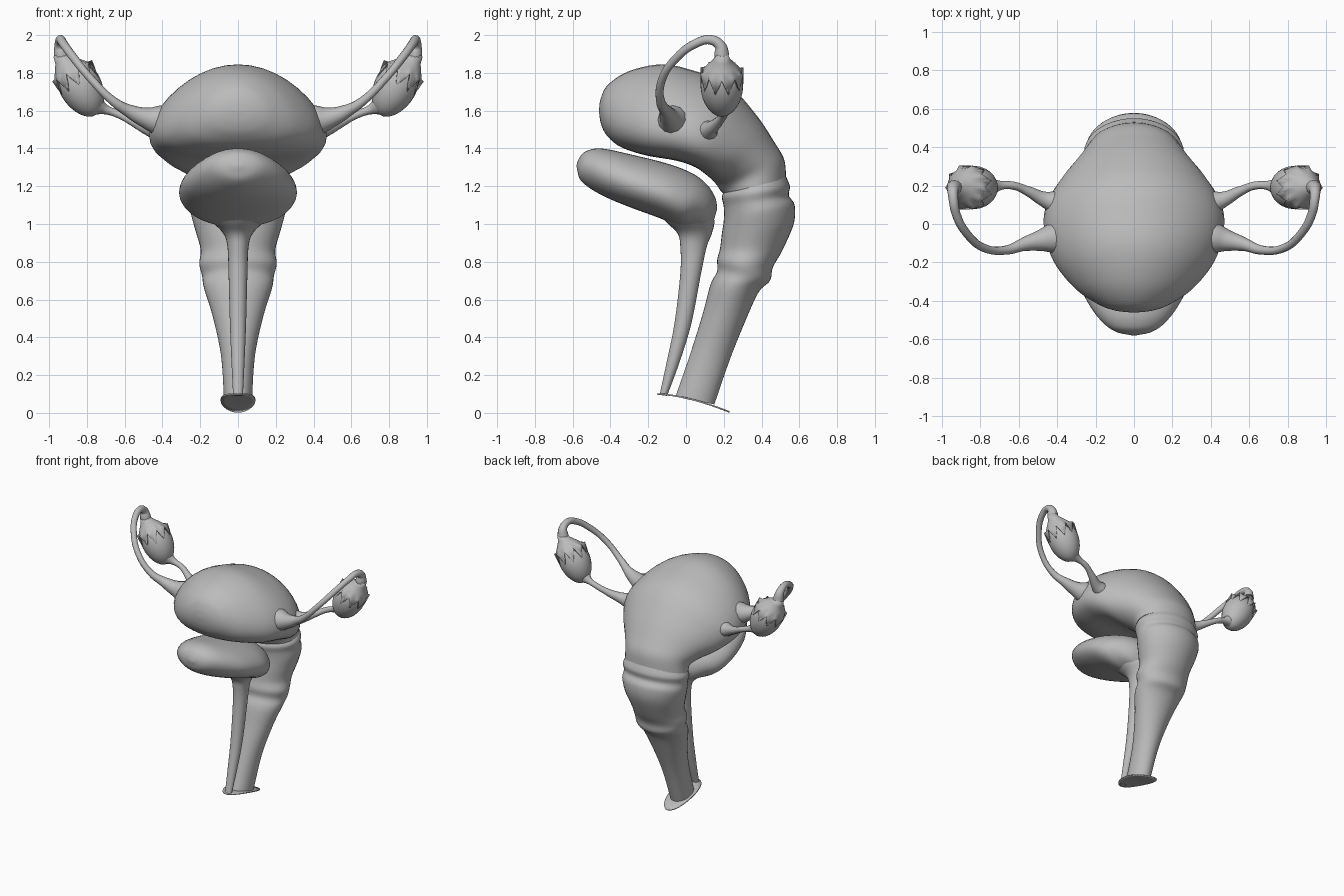
import bpy, bmesh, math
from mathutils import Vector

if "Cube" in bpy.data.objects:
    bpy.data.objects.remove(bpy.data.objects["Cube"], do_unlink=True)

grey = bpy.data.materials.new("soft grey")
grey.use_nodes = True
grey.diffuse_color = (0.5, 0.5, 0.5, 1)
grey.node_tree.nodes["Principled BSDF"].inputs["Base Color"].default_value = (0.5, 0.5, 0.5, 1)


def finish(ob, angle=50):
    """Assign the material and smooth the shading."""
    ob.data.materials.append(grey)
    bpy.ops.object.select_all(action="DESELECT")
    ob.select_set(True)
    bpy.context.view_layer.objects.active = ob
    if ob.type == "CURVE":
        bpy.ops.object.convert(target="MESH")
    bpy.ops.object.shade_smooth_by_angle(angle=math.radians(angle))


def skin(name, rings, cap_start=True, cap_end=True):
    """Bridge equal rings of points into one mesh."""
    bm = bmesh.new()
    loops = [[bm.verts.new(p) for p in ring] for ring in rings]
    n = len(loops[0])
    for a, b in zip(loops, loops[1:]):
        for i in range(n):
            j = (i + 1) % n
            bm.faces.new((a[i], a[j], b[j], b[i]))
    if cap_start:
        bm.faces.new(loops[0])
    if cap_end:
        bm.faces.new(loops[-1])
    bmesh.ops.recalc_face_normals(bm, faces=bm.faces)
    mesh = bpy.data.meshes.new(name)
    bm.to_mesh(mesh)
    bm.free()
    ob = bpy.data.objects.new(name, mesh)
    bpy.context.collection.objects.link(ob)
    return ob


def smooth_rows(rows, steps=5):
    """Catmull-Rom interpolation between rows of numbers."""
    out = []
    last = len(rows) - 1
    for i in range(last):
        p0, p1, p2, p3 = (rows[min(max(k, 0), last)] for k in range(i - 1, i + 3))
        for s in range(steps):
            t = s / steps
            out.append([b + 0.5 * t * (c - a + t * (2 * a - 5 * b + 4 * c - d
                        + t * (3 * (b - c) + d - a))) for a, b, c, d in zip(p0, p1, p2, p3)])
    return out + [rows[-1]]


def circle(count):
    return [2 * math.pi * i / count for i in range(count)]


def body(name, rows, segments=40):
    """Each row: y, z of one edge, y, z of the other, half width, sag of the widest point."""
    rings = []
    for y1, z1, y2, z2, w, sag in smooth_rows(rows):
        mid = Vector((0, y1 + y2, z1 + z2)) / 2
        half = Vector((0, y1 - y2, z1 - z2)) / 2
        rings.append([mid + half * (math.cos(a) - sag * math.sin(a) ** 2)
                      + Vector((w * math.sin(a), 0, 0)) for a in circle(segments)])
    finish(skin(name, rings))


def tube(name, points, side):
    """Tapered round tube through x, y, z, radius points."""
    curve = bpy.data.curves.new(name, "CURVE")
    curve.dimensions = "3D"
    curve.bevel_depth = 1
    curve.bevel_resolution = 4
    curve.resolution_u = 6
    curve.use_fill_caps = True
    spline = curve.splines.new("BEZIER")
    spline.radius_interpolation = "CARDINAL"
    spline.bezier_points.add(len(points) - 1)
    for bp, (x, y, z, r) in zip(spline.bezier_points, points):
        bp.co = (x * side, y, z)
        bp.radius = r
        bp.handle_left_type = bp.handle_right_type = "AUTO"
    ob = bpy.data.objects.new(name, curve)
    bpy.context.collection.objects.link(ob)
    finish(ob)


# Large rounded upper body, fullest low down, narrowing back into the neck
body("upper_body", [
    (-.46, 1.61, -.46, 1.59, .02, 0), (-.45, 1.67, -.45, 1.53, .10, .1),
    (-.41, 1.74, -.42, 1.47, .19, .2), (-.30, 1.81, -.35, 1.41, .31, .3),
    (-.13, 1.845, -.22, 1.365, .42, .38), (.03, 1.815, -.05, 1.335, .468, .4),
    (.22, 1.74, .05, 1.30, .455, .38), (.37, 1.58, .12, 1.25, .385, .28),
    (.47, 1.43, .16, 1.21, .30, .1), (.52, 1.34, .18, 1.18, .255, 0),
    (.53, 1.24, .20, 1.16, .25, 0)])

# Ribbed rear canal
body("rear_canal", [
    (.53, 1.25, .20, 1.17, .24, 0), (.55, 1.20, .19, 1.14, .26, 0),
    (.545, 1.15, .20, 1.09, .25, 0), (.575, 1.10, .20, 1.02, .25, 0),
    (.57, 1.0, .19, .95, .228, 0), (.51, .86, .18, .87, .198, 0),
    (.46, .77, .165, .81, .205, 0), (.445, .70, .165, .75, .19, 0),
    (.385, .64, .13, .68, .18, 0), (.32, .50, .09, .53, .135, 0),
    (.235, .29, .025, .32, .09, 0), (.15, .045, -.055, .088, .074, 0)])

# Flattened front pouch
body("front_pouch", [
    (-.58, 1.31, -.575, 1.28, .02, 0), (-.565, 1.35, -.56, 1.235, .09, 0),
    (-.53, 1.385, -.51, 1.19, .155, 0), (-.45, 1.40, -.42, 1.14, .225, .1),
    (-.30, 1.37, -.30, 1.09, .29, .1), (-.10, 1.32, -.15, 1.035, .312, .1),
    (.03, 1.27, -.04, .99, .28, .1), (.11, 1.21, .03, .98, .215, 0),
    (.155, 1.14, .10, .98, .13, 0), (.165, 1.08, .145, 1.01, .02, 0)])

# Slim front canal flaring into the pouch
body("front_canal", [
    (.12, 1.10, -.16, 1.07, .22, 0), (.15, 1.02, -.10, 1.005, .14, 0),
    (.137, .95, -.045, .95, .078, 0), (.11, .88, -.03, .88, .056, 0),
    (.08, .74, -.03, .74, .05, 0), (.03, .48, -.06, .48, .043, 0),
    (-.03, .28, -.10, .28, .035, 0), (-.10, .09, -.14, .095, .026, 0)], 24)

# Thin curved base plate joining both canals
rings = []
for scale in (.02, .25, .5, .75, 1):
    ring = []
    for a in circle(40):
        u = .5 + .5 * scale * math.sin(a)
        ring.append((.092 * scale * math.cos(a), -.15 + .38 * u, .1 - .095 * u ** 1.6))
    rings.append(ring)
plate = skin("base_plate", rings, cap_end=False)
thickness = plate.modifiers.new("thickness", "SOLIDIFY")
thickness.thickness = .008
thickness.offset = 0
finish(plate)

depth = Vector((0, 1, 0))
for side, label in ((1, "left"), (-1, "right")):
    axis = Vector((.47 * side, 0, .88)).normalized()
    across = Vector((.88 * side, 0, -.47)).normalized()
    centre = Vector((.828 * side, .19, 1.717))

    # Egg-shaped side gland, slimmer at the lower end
    rings = []
    for k in range(1, 20):
        a = math.pi * k / 20
        r = .112 * math.sin(a) * (1 - .1 * math.cos(a))
        rings.append([centre - axis * .16 * math.cos(a)
                      + r * (across * math.cos(b) + depth * math.sin(b))
                      for b in circle(28)])
    finish(skin(label + "_gland", rings))

    # Fringed cap with a zigzag hem, its top leaning outward
    rings = []
    for height, r, lean, tooth in ((.22, .032, .02, 0), (.18, .045, .016, 0),
                                   (.145, .073, .01, 0), (.11, .1, .004, 0),
                                   (.062, .116, 0, .045)):
        ring = []
        for i, b in enumerate(circle(40)):
            zig = abs(i % 4 - 2) - 1
            reach = r + .08 * tooth * zig
            ring.append(centre + axis * (height + tooth * zig) + across * lean
                        + reach * (across * math.cos(b) + depth * math.sin(b)))
        rings.append(ring)
    fringe = skin(label + "_fringe", rings, False, False)
    fringe.modifiers.new("thickness", "SOLIDIFY").thickness = .006
    finish(fringe)

    # Arching tube from the body to the cap
    tube(label + "_arching_tube", [
        (.40, -.07, 1.545, .085), (.48, -.085, 1.56, .058), (.57, -.105, 1.595, .036),
        (.66, -.135, 1.65, .024), (.78, -.125, 1.77, .021), (.87, -.05, 1.88, .022),
        (.925, .05, 1.955, .023), (.94, .13, 1.975, .025), (.942, .18, 1.945, .03),
        (.935, .19, 1.89, .04)], side)

    # Short ligament from the body to the gland
    tube(label + "_ligament", [
        (.40, .11, 1.49, .06), (.47, .13, 1.505, .04), (.55, .17, 1.54, .026),
        (.63, .20, 1.58, .021), (.70, .20, 1.605, .026), (.76, .19, 1.63, .055)], side)
